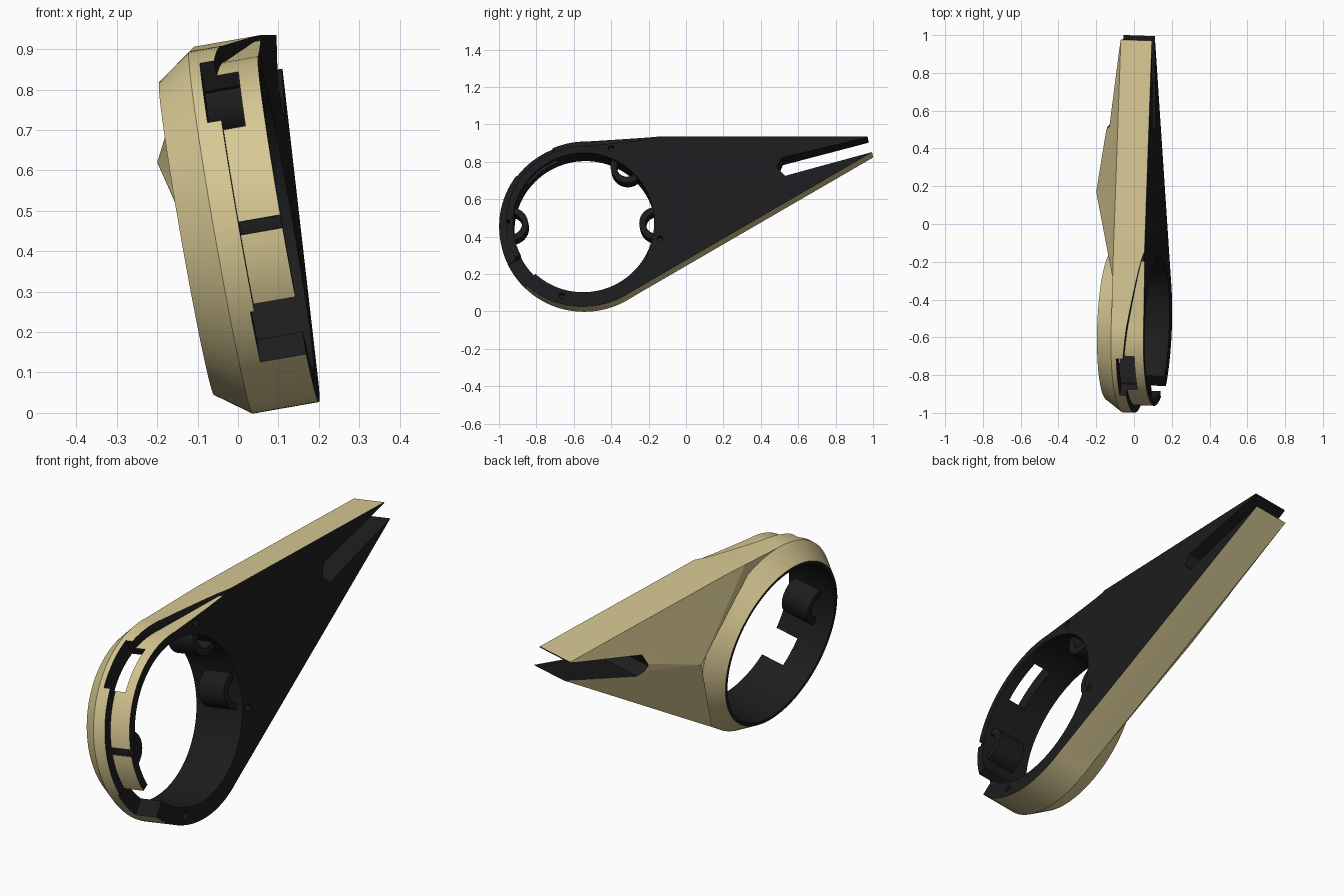
import bpy, bmesh, math
from mathutils import Vector, Matrix

if "Cube" in bpy.data.objects:
    bpy.data.objects.remove(bpy.data.objects["Cube"])


def material(name, rgb):
    m = bpy.data.materials.new(name)
    m.diffuse_color = (*rgb, 1)
    m.use_nodes = True
    m.node_tree.nodes["Principled BSDF"].inputs["Base Color"].default_value = m.diffuse_color
    return m


TAN = material("tan", (0.68, 0.58, 0.29))
DARK = material("charcoal", (0.012, 0.012, 0.013))

# Tilted frame: local x runs along the tail, y up, z out of the flat face
N = Vector((1, -0.035, 0.175)).normalized()
U = (Vector((0, 1, 0)) - N.y * N).normalized()
V = N.cross(U)
C = Vector((0.122, -0.548, 0.475))
FRAME = Matrix((U, V, N)).transposed().to_4x4()
FRAME.translation = C
R, BORE, LIP, RIM = 0.455, 0.378, 0.415, 0.393
WALL, BACK = -0.167, -0.253


def face_point(y, z):
    """Point of the flat face at a given world y and z, as local x, y."""
    x = C.x + 0.035 * (y - C.y) - 0.175 * (z - C.z)
    p = FRAME.inverted() @ Vector((x, y, z))
    return p.x, p.y


def polar(r, deg):
    a = math.radians(deg)
    return r * math.cos(a), r * math.sin(a)


def make(name, bm, dark=lambda f: True):
    bmesh.ops.recalc_face_normals(bm, faces=bm.faces[:])
    for f in bm.faces:
        f.material_index = 1 if dark(f) else 0
    me = bpy.data.meshes.new(name)
    bm.to_mesh(me)
    bm.free()
    me.materials.append(TAN)
    me.materials.append(DARK)
    ob = bpy.data.objects.new(name, me)
    ob.matrix_world = FRAME
    bpy.context.collection.objects.link(ob)
    return ob


def loft(name, sections, dark=lambda f: True, apex=None):
    """Skin equal-length loops of points, then cap the ends or close to an apex."""
    bm = bmesh.new()
    loops = [[bm.verts.new(p) for p in s] for s in sections]
    tip = bm.verts.new(apex) if apex else None
    n = len(loops[0])
    for a, b in zip(loops, loops[1:]):
        for i in range(n):
            j = (i + 1) % n
            bm.faces.new((a[i], a[j], b[j], b[i]))
    bm.faces.new(loops[0])
    if tip:
        for i in range(n):
            bm.faces.new((loops[-1][i], loops[-1][(i + 1) % n], tip))
    else:
        bm.faces.new(loops[-1])
    return make(name, bm, dark)


def prism(name, outline, w0, w1, dark=lambda f: True):
    return loft(name, [[(x, y, w) for x, y in outline] for w in (w0, w1)], dark)


def circle(r, n=96, cx=0, cy=0):
    return [(cx + polar(r, 360 * i / n)[0], cy + polar(r, 360 * i / n)[1]) for i in range(n)]


def block(inner, outer, w0, w1):
    return [(*inner, w0), (*outer, w0), (*outer, w1), (*inner, w1)]


def sector(name, r0, r1, a0, a1, w0, w1, n=12):
    angles = [a0 + (a1 - a0) * i / n for i in range(n + 1)]
    return loft(name, [block(polar(r0, a), polar(r1, a), w0, w1) for a in angles])


def combine(body, other, operation):
    mod = body.modifiers.new("join", 'BOOLEAN')
    mod.object, mod.operation, mod.solver = other, operation, 'EXACT'
    mod.material_mode = 'TRANSFER'
    bpy.context.view_layer.objects.active = body
    bpy.ops.object.modifier_apply(modifier=mod.name)
    bpy.data.objects.remove(other)


# Ring blank: straight wall, then a chamfer to the back rim
body = loft("housing",
            [[(x, y, w) for x, y in circle(r)] for r, w in ((R, 0), (R, WALL), (RIM, BACK))],
            dark=lambda f: abs(f.normal.z) > 0.9)

# Tail plate, tangent to the ring
kink, top_tip, low_tip = (face_point(*p) for p in ((-0.15, 0.935), (0.97, 0.935), (1.0, 0.855)))
low_tangent, top_tangent = polar(R - 0.001, -60), polar(R - 0.001, 91)
tail = prism("tail", [kink, top_tip, low_tip, low_tangent, top_tangent], WALL, 0,
             lambda f: f.normal.z > 0.9 or f.normal.x > 0.9)
combine(body, tail, 'UNION')

# Faceted back of the tail: rises to one peak, falls away to the ring edge
peak = FRAME.inverted() @ Vector((-0.2, 0.17, 0.62))
low = Vector(low_tangent).lerp(Vector(low_tip), 0.06)
high = Vector(top_tangent).lerp(Vector(kink), 0.65)
base = [tuple(high), kink, top_tip, low_tip, tuple(low)]
base += [polar(R - 0.003, -43 + 103 * i / 26) for i in range(27)]
hump = loft("hump", [[(x, y, w) for x, y in base] for w in (WALL + 0.06, WALL)],
            dark=lambda f: f.normal.x > 0.9, apex=peak)
combine(body, hump, 'UNION')

# Bore through the ring
combine(body, prism("bore", circle(BORE), -0.6, 0.2), 'DIFFERENCE')

# Slot that splits the tail into two prongs
slot = [face_point(*p) for p in ((1.2, 0.99), (0.97, 0.931), (0.51, 0.822), (0.485, 0.77),
                                 (0.53, 0.725), (1.2, 0.908))]
combine(body, prism("slot", slot, -0.6, 0.2), 'DIFFERENCE')

# Step around the front of the ring, fading out along the top of the tail
steps = []
for i in range(9):
    t = i / 8
    x = 0.4 * (1 - t)
    steps.append(block((x, 0.459 - (0.459 - LIP) * t ** 0.8), (x, 0.65), -0.002 - 0.083 * t ** 0.8, 0.1))
for i in range(1, 37):
    a = 90 + 137 * i / 36
    steps.append(block(polar(LIP, a), polar(0.65, a), -0.085 - 0.02 * min(1, i / 6), 0.1))


def step_dark(f):
    c = f.calc_center_median()
    return f.normal.dot(Vector((c.x, c.y, 0)).normalized()) > -0.7


combine(body, loft("step", steps, step_dark), 'DIFFERENCE')

# Windows and the shallow notch in the lip
for args in (("upper_window", 0.3, 0.6, 112, 143, -0.14, -0.05),
             ("lower_window", 0.3, 0.6, 207, 227, -0.115, 0.1),
             ("lip_notch", 0.395, 0.6, 177.5, 182, -0.105, 0.1)):
    combine(body, sector(*args), 'DIFFERENCE')

# Small screw holes in the flat face
for y, z in ((-0.4, 0.872), (-0.14, 0.39), (-0.665, 0.085)):
    cx, cy = face_point(y, z)
    combine(body, prism("screw_hole", circle(0.015, 16, cx, cy), -0.06, 0.1), 'DIFFERENCE')

# Half-tube lugs inside the bore
lugs = []
for angle in (0, 53, 180):
    cx, cy = polar(0.385, angle)
    sections = []
    for i in range(17):
        a = angle + 90 + 180 * i / 16
        (ix, iy), (ox, oy) = polar(0.055, a), polar(0.088, a)
        sections.append(block((cx + ix, cy + iy), (cx + ox, cy + oy), -0.17, -0.03))
    lugs.append(loft("screw_lug", sections))

# Smooth the round walls, keep the edges sharp
for ob in [body] + lugs:
    bpy.ops.object.select_all(action='DESELECT')
    ob.select_set(True)
    bpy.context.view_layer.objects.active = ob
    bpy.ops.object.shade_smooth_by_angle(angle=math.radians(20))
